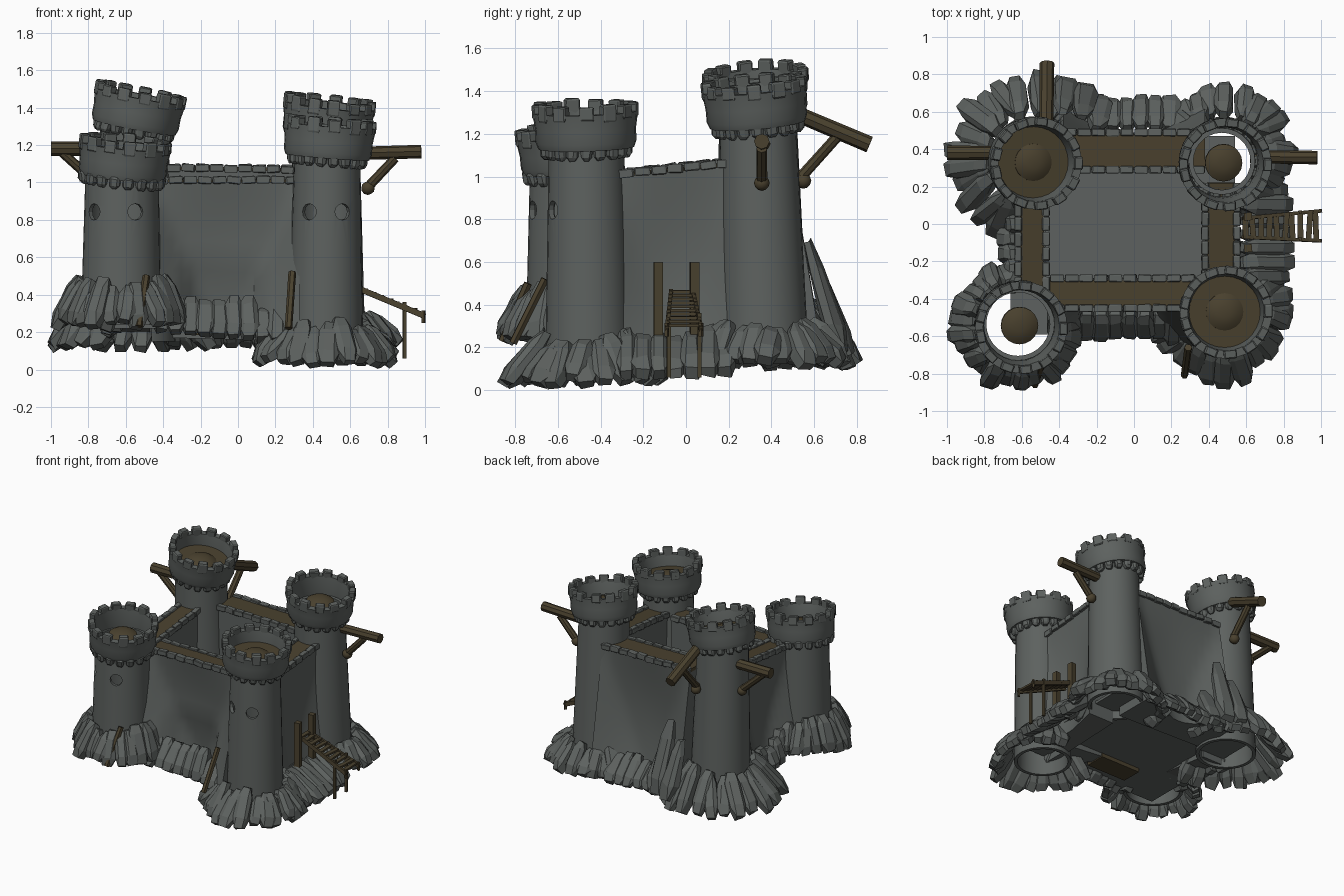
import bpy, bmesh, math, random
from mathutils import Vector, Matrix

if "Cube" in bpy.data.objects:
    bpy.data.objects.remove(bpy.data.objects["Cube"])
random.seed(4)
R = random.uniform

def material(name, col):
    m = bpy.data.materials.new(name)
    m.diffuse_color = (*col, 1)
    m.use_nodes = True
    m.node_tree.nodes["Principled BSDF"].inputs["Base Color"].default_value = m.diffuse_color
    return m

STONE = material("grey stone", (0.110, 0.121, 0.115))
WOOD = material("brown wood", (0.067, 0.052, 0.027))

def finish(name, bm, mat, smooth=False):
    bmesh.ops.recalc_face_normals(bm, faces=bm.faces)
    me = bpy.data.meshes.new(name)
    bm.to_mesh(me)
    bm.free()
    me.materials.append(mat)
    ob = bpy.data.objects.new(name, me)
    bpy.context.collection.objects.link(ob)
    if smooth:
        bpy.ops.object.select_all(action='DESELECT')
        ob.select_set(True)
        bpy.context.view_layer.objects.active = ob
        bpy.ops.object.shade_smooth_by_angle(angle=math.radians(40))
    return ob

def lathe(name, profile, mat, M, n=28, closed=True):
    bm = bmesh.new()
    rings = [[bm.verts.new(M @ Vector((r * math.cos(2 * math.pi * i / n), r * math.sin(2 * math.pi * i / n), z)))
              for i in range(n)] for r, z in profile]
    pairs = list(zip(rings, rings[1:]))
    if closed:
        pairs.append((rings[-1], rings[0]))
    else:
        bm.faces.new(rings[0])
        bm.faces.new(rings[-1])
    for a, b in pairs:
        for i in range(n):
            j = (i + 1) % n
            bm.faces.new((a[i], a[j], b[j], b[i]))
    return finish(name, bm, mat, True)

# Chipped blocks shared by all masonry
def template(bevel):
    tb = bmesh.new()
    bmesh.ops.create_cube(tb, size=1)
    bmesh.ops.bevel(tb, geom=tb.edges[:], offset=bevel, segments=1, affect='EDGES')
    out = [v.co.copy() for v in tb.verts], [[v.index for v in f.verts] for f in tb.faces]
    tb.free()
    return out

BRICK, BOULDER = template(0.1), template(0.24)

def stones(name, mats, jitter=0.03, taper=0.0, shape=BRICK):
    bm = bmesh.new()
    for M in mats:
        vs = []
        for c in shape[0]:
            k = 1 - taper * (c.z + 0.5)
            p = Vector((c.x * k, c.y * k, c.z)) + Vector((R(-1, 1), R(-1, 1), R(-0.6, 0.6))) * jitter
            vs.append(bm.verts.new(M @ p))
        for f in shape[1]:
            bm.faces.new([vs[i] for i in f])
    return finish(name, bm, STONE)

def frame(a, b, w, d, out):
    # block running from a to b, its depth facing "out"
    a, b = Vector(a), Vector(b)
    z = (b - a).normalized()
    x = Vector(out).cross(z).normalized()
    y = z.cross(x)
    rot = Matrix((x, y, z)).transposed().to_4x4()
    return Matrix.Translation((a + b) / 2) @ rot @ Matrix.Diagonal((w, d, (b - a).length, 1))

def beam(name, a, b, w, d=None, sides=8):
    bm = bmesh.new()
    M = frame(a, b, w, d or w, (0.03, 0.05, 1) if abs(Vector(b)[2] - Vector(a)[2]) < 0.25 else (1, 0.1, 0))
    if sides == 4:
        bmesh.ops.create_cube(bm, size=1)
    else:
        bmesh.ops.create_cone(bm, cap_ends=True, segments=sides, radius1=0.5, radius2=0.52, depth=1)
    bmesh.ops.transform(bm, matrix=M, verts=bm.verts)
    return finish(name, bm, WOOD)

# name, base xy, top xy, base z, crown z, radii, tilt x/y, rock reach, rock height, full floor, window angles
TOWERS = [
    ("front_left", (-0.625, -0.535), (-0.62, -0.535), 0.21, 1.03, 0.215, 0.195, 0.10, 0.10, 0.37, 0.26, False, (222, 292)),
    ("front_right", (0.465, -0.455), (0.478, -0.467), 0.01, 1.135, 0.205, 0.175, 0.03, 0.08, 0.42, 0.23, True, (240, 298)),
    ("back_right", (0.475, 0.37), (0.47, 0.335), 0.10, 1.245, 0.205, 0.178, 0.09, 0.11, 0.40, 0.21, False, ()),
    ("back_left", (-0.55, 0.36), (-0.555, 0.335), 0.09, 1.295, 0.215, 0.18, 0.06, 0.19, 0.48, 0.30, True, ()),
]
for nm, b, t, z0, zc, rb, rt, tx, ty, reach, rh, floor, wins in TOWERS:
    # Leaning tube of the tower
    zb, zt = z0 + 0.06, zc + 0.05
    h = zt - zb
    M = Matrix.Translation((b[0], b[1], zb)) @ Matrix(
        ((1, 0, (t[0] - b[0]) / h, 0), (0, 1, (t[1] - b[1]) / h, 0), (0, 0, 1, 0), (0, 0, 0, 1)))
    prof = [(rb + (rt - rb) * s / 4, h * s / 4) for s in range(5)] + [(rt - 0.025, h), (rb - 0.025, 0)]
    body = lathe(nm + "_tower", prof, STONE, M)
    # Round windows, cut in one go
    if wins:
        bm = bmesh.new()
        for a in wins:
            d = Vector((math.cos(math.radians(a)), math.sin(math.radians(a)), 0))
            P = Vector(((b[0] + t[0]) / 2, (b[1] + t[1]) / 2, 0.843)) + d * 0.2
            bmesh.ops.create_cone(bm, cap_ends=True, segments=12, radius1=0.043, radius2=0.045, depth=0.13,
                                  matrix=Matrix.Translation(P) @ d.to_track_quat('Z', 'Y').to_matrix().to_4x4())
        cut = finish("window_cutter", bm, STONE)
        cut.hide_render = True
        mod = body.modifiers.new("window", 'BOOLEAN')
        mod.object, mod.solver = cut, 'EXACT'
        bpy.context.view_layer.objects.active = body
        bpy.ops.object.modifier_apply(modifier=mod.name)
        bpy.data.objects.remove(cut)
    # Tilted crown with merlons and corbels
    C = Matrix.Translation((t[0], t[1], zc)) @ Matrix.Rotation(ty, 4, 'Y') @ Matrix.Rotation(tx, 4, 'X')
    lathe(nm + "_crown", [(0.19, 0.0), (0.225, 0.0), (0.236, 0.03), (0.236, 0.09), (0.248, 0.17), (0.205, 0.17), (0.19, 0.08)], STONE, C)
    blocks = []
    for i in range(13):
        Z = C @ Matrix.Rotation(2 * math.pi * (i + R(-0.1, 0.1)) / 13, 4, 'Z')
        blocks.append(Z @ Matrix.Translation((0.225, 0, 0.175)) @ Matrix.Diagonal((0.046, 0.068, R(0.06, 0.085), 1)))
    stones(nm + "_merlons", blocks)
    stones(nm + "_corbels", [C @ Matrix.Rotation(2 * math.pi * i / 18, 4, 'Z') @ Matrix.Translation((rt + 0.012, 0, -0.012))
                             @ Matrix.Diagonal((0.05, 0.05, 0.07, 1)) for i in range(18)], 0.06, -0.2, BOULDER)
    # Wooden lookout floor and its round hatch
    if floor:
        lathe(nm + "_floor", [(0.2, 0.06), (0.2, 0.085), (0.08, 0.085), (0.08, 0.06)], WOOD, C)
    lathe(nm + "_hatch", [(0.1, 0.07), (0.1, 0.09), (0.07, 0.11), (0.03, 0.12)], WOOD, C, 20, False)
    # Boulders leaning against the foot, missing inside the courtyard
    rocks, n = [], 25
    for i in range(n):
        a = 2 * math.pi * (i + R(-0.2, 0.2)) / n
        d = Vector((math.cos(a), math.sin(a), 0))
        p = Vector((b[0], b[1], 0)) + d * 0.3
        if abs(p.x) < 0.5 and abs(p.y) < 0.36:
            continue
        o = Vector((b[0], b[1], z0))
        lo = o + d * (reach - 0.04 + R(-0.03, 0.03)) + Vector((0, 0, 0.03 + R(-0.02, 0.02)))
        hi = o + d * (rb + 0.01) + Vector((0, 0, rh + R(-0.04, 0.04)))
        tang = Vector((-d.y, d.x, 0)) * R(-0.04, 0.04)
        rocks.append(frame(lo, hi + tang, R(0.1, 0.125), R(0.08, 0.11), d))
    stones(nm + "_boulders", rocks, 0.05, 0.15, BOULDER)

# Curtain walls: name, start, end, outward, thickness, top z at both ends, bottom z at both ends, flare
WALLS = [
    ("front", (-0.45, -0.45), (0.33, -0.45), (0, -1), 0.16, 1.0, 1.0, 0.24, 0.17, 0.2),
    ("back", (-0.38, 0.49), (0.38, 0.49), (0, 1), 0.20, 1.07, 1.06, 0.17, 0.15, 0.13),
    ("left", (-0.62, -0.36), (-0.62, 0.2), (-1, 0), 0.15, 1.0, 1.06, 0.24, 0.17, 0.1),
    ("right", (0.55, -0.32), (0.55, 0.22), (1, 0), 0.17, 1.0, 1.05, 0.1, 0.12, 0.04),
]
for nm, a, b, o, th, za, zb, ga, gb, flare in WALLS:
    a, b, o = Vector((*a, 0)), Vector((*b, 0)), Vector((*o, 0))
    up = Vector((0, 0, 1))
    L = (b - a).length
    # Wall with hollowed outer face that flares at the lower corners
    bm = bmesh.new()
    nu, nt, loops = 16, 10, []
    for i in range(nu + 1):
        s = i / nu
        p, zt, zl = a.lerp(b, s), za + (zb - za) * s, ga + (gb - ga) * s
        col = []
        for j in range(nt + 1):
            k = j / nt
            off = flare * max(0, abs(2 * s - 1) - 0.1 - 0.9 * k) * 1.3 - 0.045 * math.sin(math.pi * k) * math.sin(math.pi * s)
            if nm == "front" and k < 0.5 and 0.2 < s < 0.75:  # overhang above the low gateway
                off -= 0.2 * (0.5 - k)
            col.append(bm.verts.new(p + o * off + up * (zl + (zt - zl) * k)))
        col += [bm.verts.new(p - o * th + up * zt), bm.verts.new(p - o * th + up * zl)]
        loops.append(col)
    for p, q in zip(loops, loops[1:]):
        for j in range(len(p)):
            k = (j + 1) % len(p)
            bm.faces.new((p[j], q[j], q[k], p[k]))
    bm.faces.new(loops[0])
    bm.faces.new(loops[-1])
    finish(nm + "_wall", bm, STONE, True)
    # Plank walkway
    bm = bmesh.new()
    bmesh.ops.create_cube(bm, size=1)
    c0, c1 = a - o * th / 2 + up * (za + 0.004), b - o * th / 2 + up * (zb + 0.004)
    bm.transform(frame(c0, c1, th - 0.02, 0.025, up))
    finish(nm + "_walkway", bm, WOOD)
    # Coping stones on both edges
    cop, n = [], round(L / 0.075)
    for side, lift in ((0.0, 0.012), (th, 0.008)):
        for i in range(n):
            e = [a.lerp(b, (i + q) / n) - o * side + up * (za + (zb - za) * (i + q) / n + lift + R(-0.005, 0.005)) for q in (0.03, 0.97)]
            cop.append(frame(e[0], e[1], 0.04, 0.04, up))
    stones(nm + "_coping", cop, 0.04)
    # Boulders along the wall foot
    rocks, n = [], round(L / 0.08)
    ext = 0.27 if nm == "right" else 0.16 if nm != "left" else 0.06
    for i in range(n):
        p = a.lerp(b, (i + 0.5) / n) + up * (ga + (gb - ga) * i / n - 0.03)
        rocks.append(frame(p + o * (ext + R(-0.03, 0.03)), p + o * 0.02 + up * R(0.15, 0.22), R(0.1, 0.12), R(0.08, 0.11), o))
    stones(nm + "_wall_boulders", rocks, 0.05, 0.15, BOULDER)

# Tall pointed slabs beside the back left tower
stones("tall_slabs", [frame((x, y, 0.17), (x - 0.02, y - 0.16, h), 0.15, 0.10, (0.2, 1, 0))
                      for x, y, h in ((-0.36, 0.76, 0.58), (-0.26, 0.73, 0.7), (-0.18, 0.67, 0.46))], 0.05, 0.4, BOULDER)

# Courtyard ground, reaching under the towers, and the wooden sill below the front gateway
bm = bmesh.new()
bmesh.ops.create_cube(bm, size=1)
bm.transform(Matrix.Translation((-0.06, -0.06, 0.23)) @ Matrix.Diagonal((1.2, 1.06, 0.02, 1)))
finish("courtyard_ground", bm, STONE)
bm = bmesh.new()
bmesh.ops.create_cube(bm, size=1)
bm.transform(Matrix.Translation((-0.11, -0.36, 0.2)) @ Matrix.Diagonal((0.34, 0.16, 0.03, 1)))
finish("gateway_sill", bm, WOOD)

# Jutting logs with braces and knobs
beam("left_log", (-0.68, 0.38, 1.18), (-1.0, 0.38, 1.18), 0.075)
beam("left_brace", (-0.94, 0.38, 1.16), (-0.74, 0.38, 0.98), 0.05)
beam("back_log", (-0.47, 0.48, 1.31), (-0.465, 0.86, 1.15), 0.075)
beam("back_brace", (-0.47, 0.72, 1.2), (-0.47, 0.54, 1.0), 0.05)
beam("right_log", (0.62, 0.36, 1.155), (0.98, 0.355, 1.165), 0.07)
beam("right_brace", (0.84, 0.355, 1.13), (0.68, 0.355, 0.96), 0.05)
for i, p in enumerate(((-0.75, 0.38, 0.98), (-0.47, 0.55, 0.98), (0.695, 0.355, 0.97))):
    bm = bmesh.new()
    bmesh.ops.create_icosphere(bm, subdivisions=2, radius=0.037, matrix=Matrix.Translation(p))
    finish("brace_knob_%d" % i, bm, WOOD, True)

# Stakes leaning at the front
beam("left_stake", (-0.53, -0.86, 0.23), (-0.49, -0.74, 0.5), 0.04, sides=6)
beam("right_stake", (0.27, -0.81, 0.22), (0.29, -0.66, 0.52), 0.04, sides=6)

# Gate posts and sloping footbridge on the right side
for y in (-0.13, 0.04):
    beam("gate_post", (0.61, y, 0.2), (0.61, y, 0.6), 0.042, sides=4)
for y0, y1 in ((-0.07, -0.09), (0.03, 0.07)):
    beam("bridge_rail", (0.58, y0, 0.46), (1.0, y1, 0.285), 0.018, 0.03, 4)
    beam("bridge_leg", (0.89, y1 * 0.9, 0.06), (0.89, y1 * 0.9, 0.36), 0.018, sides=4)
    beam("bridge_end_post", (0.992, y1, 0.25), (0.992, y1, 0.315), 0.016, sides=4)
for i in range(10):
    s = (i + 0.4) / 10
    x, z = 0.58 + 0.42 * s, 0.468 - 0.175 * s
    beam("bridge_plank", (x, -0.08 - 0.01 * s, z), (x + R(-0.012, 0.012), 0.04 + 0.035 * s, z), 0.03, 0.014, 4)
